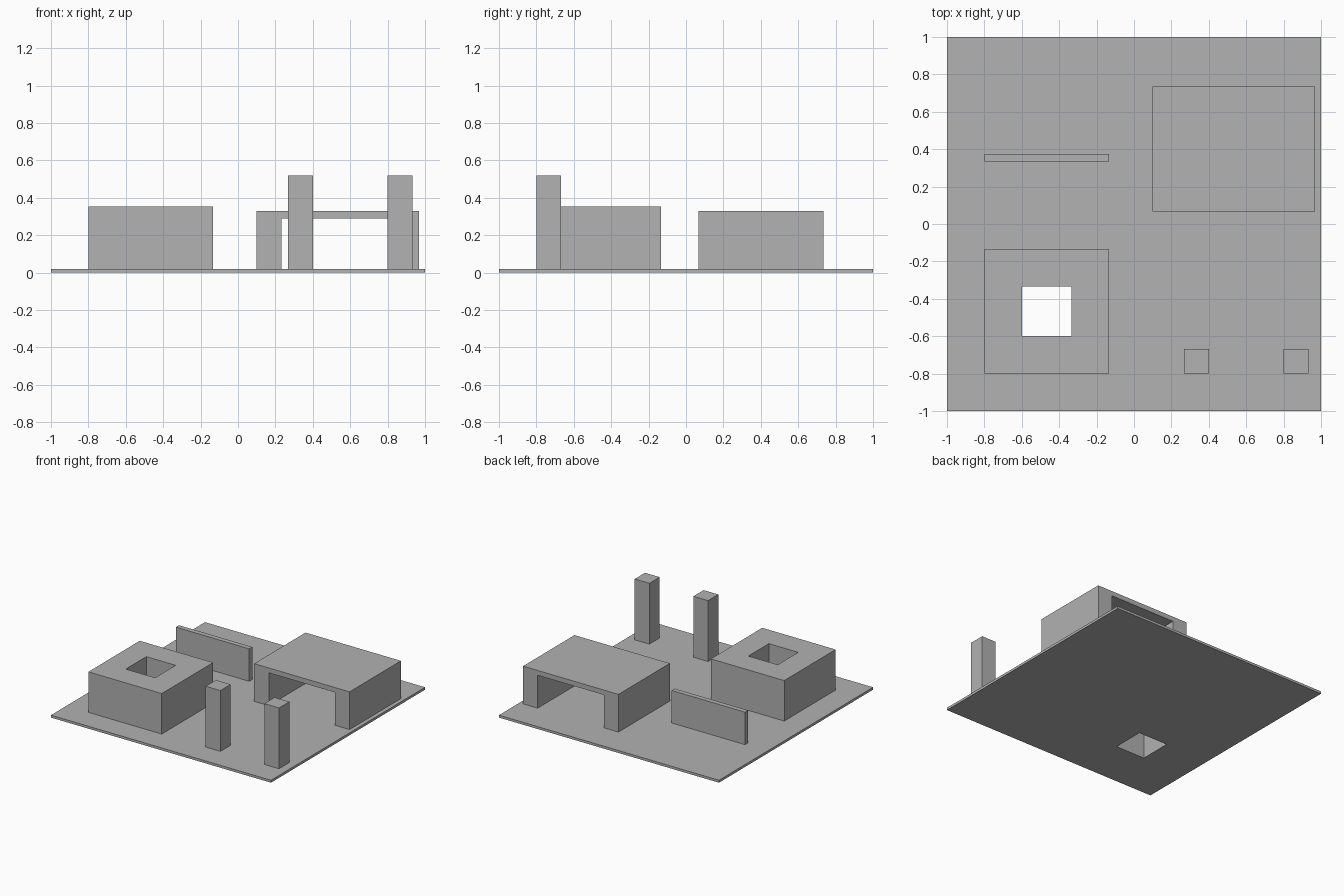
import bpy
import bmesh
from mathutils import Vector

cube = bpy.data.objects.get("Cube")
if cube:
    bpy.data.objects.remove(cube, do_unlink=True)

grey = bpy.data.materials.new("plain grey")
grey.use_nodes = True
grey.diffuse_color = (0.445, 0.445, 0.445, 1)
grey.node_tree.nodes["Principled BSDF"].inputs["Base Color"].default_value = grey.diffuse_color

BASE_TOP = 0.02


def extrude(name, faces, direction):
    """Solid made by extruding flat faces, given as lists of points."""
    bm = bmesh.new()
    for points in faces:
        bm.faces.new([bm.verts.new(p) for p in points])
    bmesh.ops.remove_doubles(bm, verts=bm.verts, dist=0.0001)
    result = bmesh.ops.extrude_face_region(bm, geom=bm.faces[:], use_keep_orig=True)
    moved = [v for v in result["geom"] if isinstance(v, bmesh.types.BMVert)]
    bmesh.ops.translate(bm, verts=moved, vec=Vector(direction))
    bmesh.ops.recalc_face_normals(bm, faces=bm.faces[:])
    mesh = bpy.data.meshes.new(name)
    bm.to_mesh(mesh)
    bm.free()
    mesh.materials.append(grey)
    obj = bpy.data.objects.new(name, mesh)
    bpy.context.collection.objects.link(obj)
    return obj


def rectangle(x0, x1, y0, y1, z):
    return [(x0, y0, z), (x1, y0, z), (x1, y1, z), (x0, y1, z)]


def box(name, x0, x1, y0, y1, z0, z1):
    return extrude(name, [rectangle(x0, x1, y0, y1, z0)], (0, 0, z1 - z0))


def pierced_box(name, outer, inner, z0, z1):
    """Box with a square hole running through it from top to bottom."""
    a, b = rectangle(*outer, z0), rectangle(*inner, z0)
    ring = [[a[i], a[(i + 1) % 4], b[(i + 1) % 4], b[i]] for i in range(4)]
    return extrude(name, ring, (0, 0, z1 - z0))


# Base plate and block share one vertical shaft
shaft = (-0.6, -0.333, -0.6, -0.333)
pierced_box("base_plate", (-1, 1, -1, 1), shaft, 0, BASE_TOP)
pierced_box("pierced_block", (-0.8, -0.133, -0.8, -0.133), shaft, BASE_TOP, 0.353)

# Free-standing wall
box("wall", -0.8, -0.133, 0.335, 0.375, BASE_TOP, 0.287)

# Pair of posts
for name, x in (("right_post", 0.267), ("left_post", 0.8)):
    box(name, x, x + 0.133, -0.8, -0.667, BASE_TOP, 0.52)

# Bridge: two thick side walls under a thin roof, open front to back
x0, x1, leg, under, top = 0.1, 0.967, 0.133, 0.29, 0.33
profile = [(x0, BASE_TOP), (x0 + leg, BASE_TOP), (x0 + leg, under), (x1 - leg, under),
           (x1 - leg, BASE_TOP), (x1, BASE_TOP), (x1, top), (x0, top)]
extrude("bridge", [[(x, 0.067, z) for x, z in profile]], (0, 0.667, 0))
